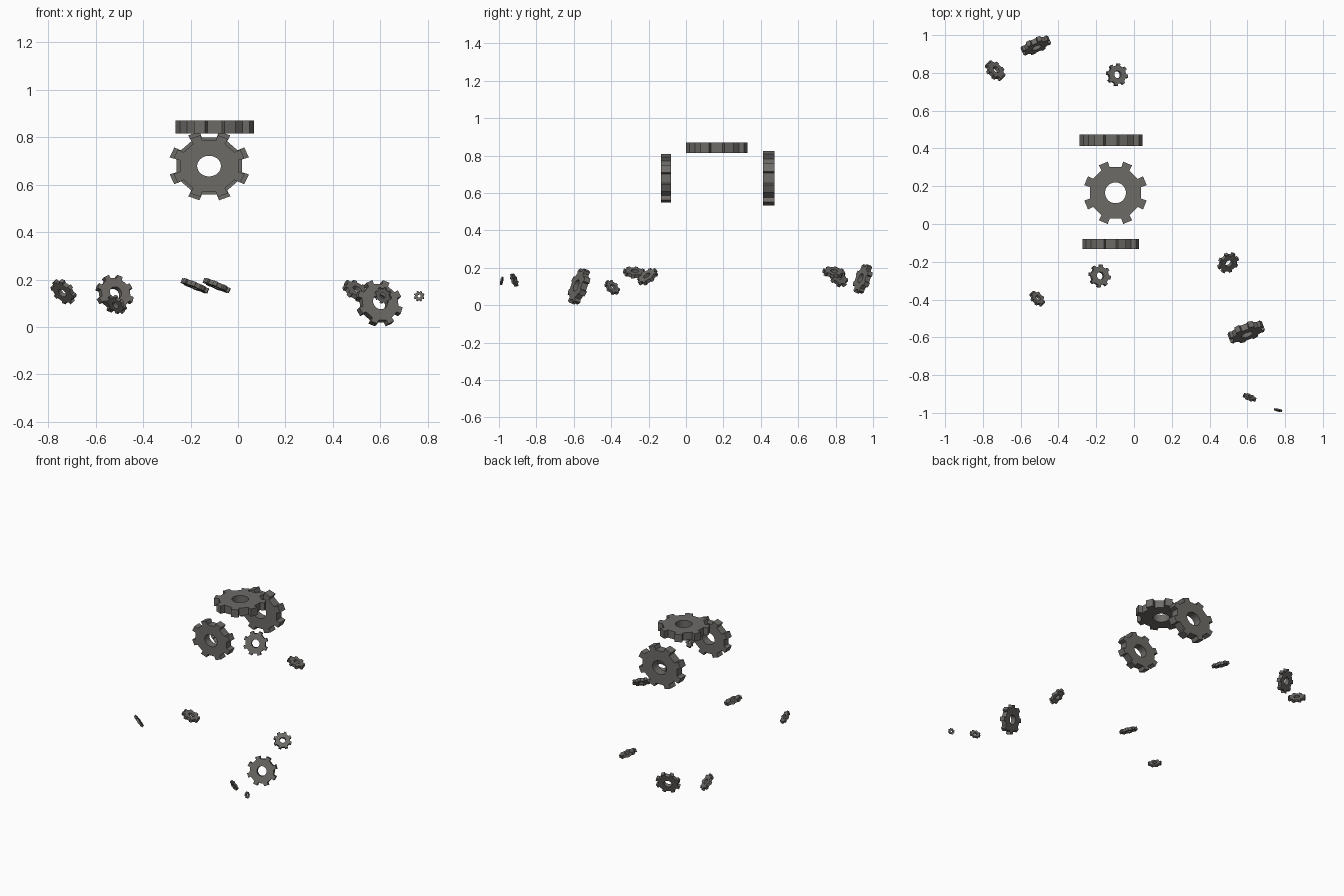
import bpy, bmesh, math
from mathutils import Vector

if "Cube" in bpy.data.objects:
    bpy.data.objects.remove(bpy.data.objects["Cube"])

iron = bpy.data.materials.new("dark_iron")
iron.diffuse_color = (0.155, 0.147, 0.137, 1)
iron.use_nodes = True
iron.node_tree.nodes["Principled BSDF"].inputs["Base Color"].default_value = iron.diffuse_color

TEETH = 8
STEP = 2 * math.pi / TEETH


def gear(name, centre, normal, radius, thick=None, squash=1.0):
    """Flat gear with a round bore; radius is measured to the tooth tips."""
    h = (thick or radius * 0.335) / 2
    bm = bmesh.new()
    root, bore = radius * 0.82, radius * 0.325
    a_root, a_tip = math.radians(9.8), math.radians(8.6)
    outer, inner = [], []
    for t in range(TEETH):
        mid = (t + 0.5) * STEP
        # one tooth: root, tip, tip, root
        for r, a in ((root, -a_root), (radius, -a_tip), (radius, a_tip), (root, a_root)):
            outer.append((r * math.cos(mid + a), r * math.sin(mid + a)))
        for k in (-1.5, -0.5, 0.5, 1.5):
            b = mid + k * STEP / 4
            inner.append((bore * math.cos(b), bore * math.sin(b)))
    rings = [[bm.verts.new((x, y * squash, z)) for x, y in ring]
             for ring, z in ((outer, h), (inner, h), (inner, -h), (outer, -h))]
    # sweep the four rings into a closed band: top, bore, bottom, rim
    n = len(outer)
    for k in range(4):
        p, q = rings[k], rings[(k + 1) % 4]
        for i in range(n):
            j = (i + 1) % n
            bm.faces.new((p[i], p[j], q[j], q[i]))
    bmesh.ops.recalc_face_normals(bm, faces=bm.faces)
    me = bpy.data.meshes.new(name)
    bm.to_mesh(me)
    bm.free()
    me.materials.append(iron)
    ob = bpy.data.objects.new(name, me)
    ob.location = centre
    ob.rotation_mode = 'QUATERNION'
    ob.rotation_quaternion = Vector(normal).to_track_quat('Z', 'Y')
    bpy.context.collection.objects.link(ob)
    return ob


# three large gears: one lying flat on top, two upright and slightly squashed
gear("top_gear", (-0.098, 0.165, 0.842), (0, 0, 1), 0.17, 0.055)
gear("front_gear", (-0.122, -0.106, 0.678), (0, -1, 0), 0.154, 0.054, 0.87)
gear("back_gear", (-0.121, 0.443, 0.679), (0, -1, 0), 0.172, 0.06, 0.87)

# loose gears scattered below: centre, facing direction, tip radius
scattered = [
    ((-0.52, 0.945, 0.14), (0.38, -0.86, 0.34), 0.082),
    ((-0.735, 0.812, 0.149), (0.58, 0.58, 0.58), 0.060),
    ((-0.09, 0.79, 0.175), (0.38, 0.10, 0.92), 0.060),
    ((-0.182, -0.275, 0.174), (0.38, 0.10, 0.92), 0.061),
    ((-0.512, -0.395, 0.095), (0.58, 0.58, 0.58), 0.046),
    ((0.498, -0.205, 0.152), (0.45, -0.50, 0.73), 0.060),
    ((0.594, -0.572, 0.10), (0.33, -0.88, 0.33), 0.100),
    ((0.612, -0.918, 0.134), (0.35, 0.87, 0.35), 0.037),
    ((0.763, -0.985, 0.13), (0.22, 0.95, -0.20), 0.0225),
]
for i, (c, nrm, r) in enumerate(scattered, 1):
    gear(f"small_gear_{i}", c, nrm, r)
